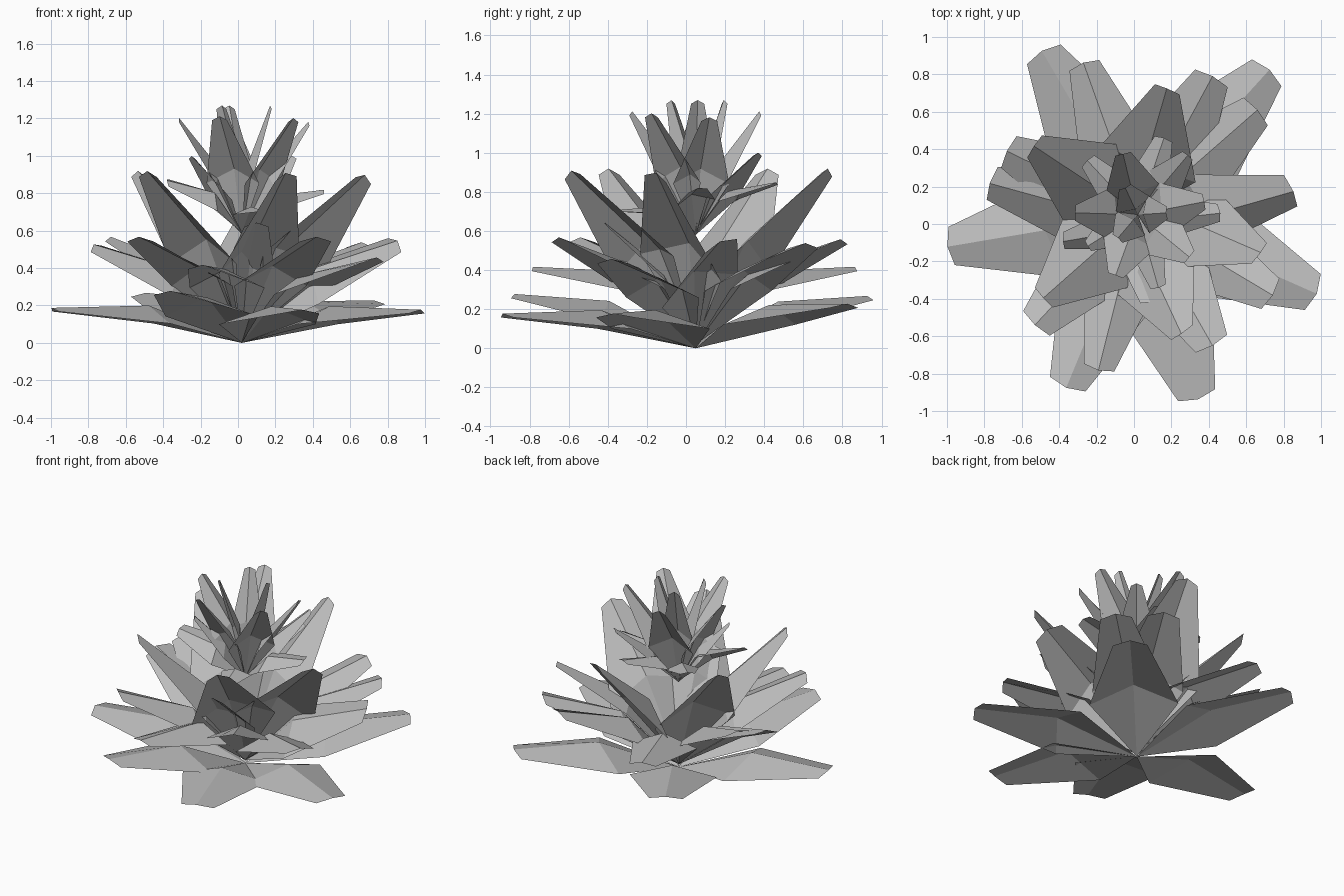
import bpy
import bmesh
from math import radians
from mathutils import Vector, Matrix

default_cube = bpy.data.objects.get("Cube")
if default_cube:
    bpy.data.objects.remove(default_cube, do_unlink=True)

grey = bpy.data.materials.new("leaf grey")
grey.use_nodes = True
colour = (0.5, 0.5, 0.5, 1)
grey.diffuse_color = colour
grey.node_tree.nodes["Principled BSDF"].inputs["Base Color"].default_value = colour


def add_leaf(bm, base, tip, mid_width, tip_width, bulge, ridge, roll):
    """Folded, arching leaf: pointed root, broad middle, blunt three-point tip."""
    along = tip - base
    length = along.length
    flat = Vector((along.x, along.y, 0)).normalized()
    turn = Matrix.Rotation(radians(roll), 3, along)
    side = turn @ Vector((-flat.y, flat.x, 0))
    up = along.cross(side).normalized()

    def row(centre, width, height, reach):
        half = side * width * length / 2
        crest = centre + up * height * length + along * reach
        return [bm.verts.new(p) for p in (centre + half, crest, centre - half)]

    root = bm.verts.new(base)
    middle = row(base + along * 0.43 + up * bulge * length, mid_width, ridge, 0.08)
    end = row(base + along * 0.985, tip_width, 0.015, 0.025)
    for i in range(2):
        bm.faces.new((root, middle[i + 1], middle[i]))
        bm.faces.new((middle[i], middle[i + 1], end[i + 1], end[i]))


def add_tier(name, root_height, tips, mid_width, tip_width, bulge, ridge):
    """One whorl from a shared root; a tip is x, y, z and an optional roll."""
    bm = bmesh.new()
    base = Vector((0.02, 0.05, root_height))
    for x, y, z, *roll in tips:
        add_leaf(bm, base, Vector((x, y, z)), mid_width, tip_width,
                 bulge, ridge, sum(roll))
    mesh = bpy.data.meshes.new(name)
    bm.to_mesh(mesh)
    bm.free()
    mesh.materials.append(grey)
    bpy.context.collection.objects.link(bpy.data.objects.new(name, mesh))


# Wide leaves spreading just above the ground
add_tier("ground_leaves", 0, [
    (-0.99, -0.12, 0.17), (0.97, -0.37, 0.16), (0.34, -0.93, 0.16),
    (-0.36, -0.87, 0.26), (-0.49, 0.92, 0.25), (0.72, 0.82, 0.21),
], 0.52, 0.2, 0.03, 0.08)

# Strongly arched leaves whose outer halves run level
add_tier("arched_leaves", 0.02, [
    (-0.27, 0.86, 0.4), (-0.19, -0.78, 0.4),
], 0.44, 0.18, 0.13, 0.08)

# Second whorl, lifted and slightly shorter
add_tier("middle_leaves", 0.02, [
    (0.74, -0.38, 0.44), (0.42, -0.65, 0.55), (-0.53, -0.54, 0.55),
    (-0.77, 0.22, 0.51, -12), (-0.68, 0.39, 0.55), (0.42, 0.79, 0.54),
    (0.66, 0.61, 0.52), (0.85, 0.18, 0.53, 26),
], 0.46, 0.2, 0.07, 0.08)

# Steep whorl rising around the heart
add_tier("steep_leaves", 0.04, [
    (0.26, -0.59, 0.89, 18), (-0.49, -0.4, 0.9), (-0.54, 0.42, 0.9),
    (0.18, 0.73, 0.9, -12), (0.68, -0.16, 0.88, -24),
], 0.49, 0.13, 0.02, 0.09)

# Short leaf at the front of the heart
add_tier("heart_leaf", 0.08, [(0.1, -0.42, 0.63)], 0.42, 0.18, 0.05, 0.06)

# Small upper rosette: level leaves, then upright ones, then the narrow tips
add_tier("crown_side_leaves", 0.59, [
    (0.46, 0.06, 0.81, 15), (-0.38, -0.09, 0.86, -28), (0.16, 0.46, 0.84),
    (0.13, -0.34, 0.7), (-0.25, 0.34, 0.82),
], 0.46, 0.2, 0.12, 0.08)
add_tier("crown_upright_leaves", 0.58, [
    (0.3, -0.18, 1.19), (-0.1, -0.28, 1.2), (-0.32, 0.06, 1.19),
    (0.38, 0.12, 1.17), (-0.06, 0.38, 1.2), (0.29, 0.37, 0.99),
    (-0.25, -0.12, 0.99),
], 0.42, 0.12, 0.02, 0.08)
add_tier("crown_tip_leaves", 0.6, [
    (0.18, 0.06, 1.26), (-0.09, -0.08, 1.26), (-0.05, 0.2, 1.26),
], 0.3, 0.1, 0.02, 0.06)
